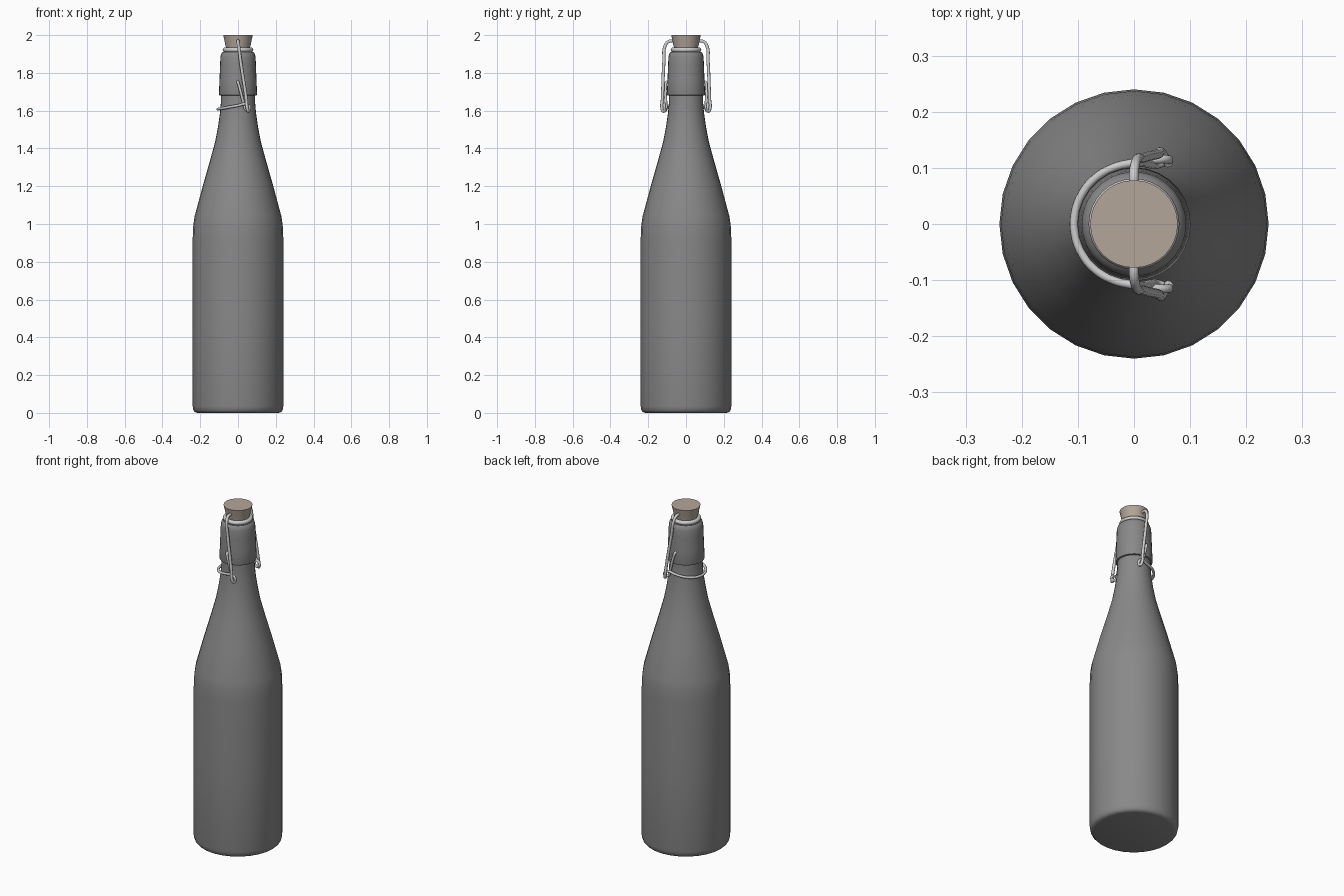
import bpy, bmesh, math

if "Cube" in bpy.data.objects:
    bpy.data.objects.remove(bpy.data.objects["Cube"])


def material(name, rgb):
    m = bpy.data.materials.new(name)
    m.diffuse_color = (*rgb, 1)
    m.use_nodes = True
    m.node_tree.nodes["Principled BSDF"].inputs["Base Color"].default_value = m.diffuse_color
    return m


GLASS = material("dark_grey", (0.25, 0.25, 0.25))
STEEL = material("light_grey", (0.55, 0.55, 0.55))
CORK = material("cork_beige", (0.45, 0.38, 0.32))


def smooth(ob, angle):
    bpy.ops.object.select_all(action='DESELECT')
    ob.select_set(True)
    bpy.context.view_layer.objects.active = ob
    bpy.ops.object.shade_smooth_by_angle(angle=math.radians(angle))


def lathe(name, profile, sides, mat, angle=40):
    """Revolve (radius, z) points about z and cap both ends."""
    bm = bmesh.new()
    rings = []
    for r, z in profile:
        rings.append([bm.verts.new((r * math.cos(2 * math.pi * i / sides),
                                    r * math.sin(2 * math.pi * i / sides), z))
                      for i in range(sides)])
    for a, b in zip(rings, rings[1:]):
        for i in range(sides):
            j = (i + 1) % sides
            bm.faces.new((a[i], a[j], b[j], b[i]))
    bm.faces.new(rings[0][::-1])
    bm.faces.new(rings[-1])
    me = bpy.data.meshes.new(name)
    bm.to_mesh(me)
    bm.free()
    ob = bpy.data.objects.new(name, me)
    bpy.context.collection.objects.link(ob)
    me.materials.append(mat)
    smooth(ob, angle)
    return ob


def wire(name, points, radius=0.0085):
    """Round wire through the given points, converted to a mesh."""
    cu = bpy.data.curves.new(name, 'CURVE')
    cu.dimensions = '3D'
    cu.bevel_depth = radius
    cu.bevel_resolution = 3
    cu.resolution_u = 5
    cu.use_fill_caps = True
    sp = cu.splines.new('BEZIER')
    sp.bezier_points.add(len(points) - 1)
    for bp, p in zip(sp.bezier_points, points):
        bp.co = p
        bp.handle_left_type = bp.handle_right_type = 'AUTO'
    cu.materials.append(STEEL)
    ob = bpy.data.objects.new(name, cu)
    bpy.context.collection.objects.link(ob)
    bpy.ops.object.select_all(action='DESELECT')
    ob.select_set(True)
    bpy.context.view_layer.objects.active = ob
    bpy.ops.object.convert(target='MESH')
    smooth(bpy.context.object, 50)


# bottle body with shoulder, neck and thick collar
lathe("bottle", [
    (0.215, 0.0), (0.228, 0.004), (0.236, 0.014), (0.24, 0.035),
    (0.24, 0.5), (0.24, 0.92), (0.237, 0.99), (0.23, 1.04), (0.187, 1.2),
    (0.147, 1.34), (0.12, 1.44), (0.105, 1.52), (0.095, 1.59),
    (0.091, 1.64), (0.09, 1.68), (0.099, 1.682), (0.101, 1.69),
    (0.098, 1.76), (0.095, 1.84), (0.093, 1.885), (0.088, 1.903),
    (0.08, 1.91), (0.062, 1.91)], 28, GLASS)

# sealing ring
bpy.ops.mesh.primitive_torus_add(major_segments=32, minor_segments=10,
                                 major_radius=0.069, minor_radius=0.012,
                                 location=(0, 0, 1.922))
seal = bpy.context.object
seal.name = "seal_ring"
seal.data.materials.append(STEEL)
smooth(seal, 60)

# tapered stopper
lathe("stopper", [(0.056, 1.88), (0.063, 1.93), (0.078, 2.0)], 32, CORK)

# bail wires from the stopper down to the lever hooks, one per side
for side, s in (("front", -1), ("back", 1)):
    wire("bail_wire_" + side, [
        (0, s * 0.062, 1.968), (0, s * 0.092, 1.966), (0.003, s * 0.110, 1.945),
        (0.014, s * 0.117, 1.86), (0.044, s * 0.125, 1.66),
        (0.049, s * 0.127, 1.612), (0.055, s * 0.118, 1.597),
        (0.062, s * 0.108, 1.612)])

# lever wire: pivots on the collar, hooks, and loops round the -x side
half = [(0, 0.085, 1.752), (0.0, 0.103, 1.750), (0.006, 0.108, 1.73),
        (0.033, 0.106, 1.63), (0.042, 0.106, 1.606), (0.058, 0.112, 1.603),
        (0.062, 0.115, 1.617), (0.045, 0.115, 1.634), (0.0, 0.109, 1.627)]
arc = [(-0.107 * math.sin(a), 0.107 * math.cos(a), 1.627 - 0.019 * math.sin(a))
       for a in (math.radians(d) for d in range(20, 161, 20))]
wire("lever_wire", half + arc + [(x, -y, z) for x, y, z in reversed(half)], 0.0075)
